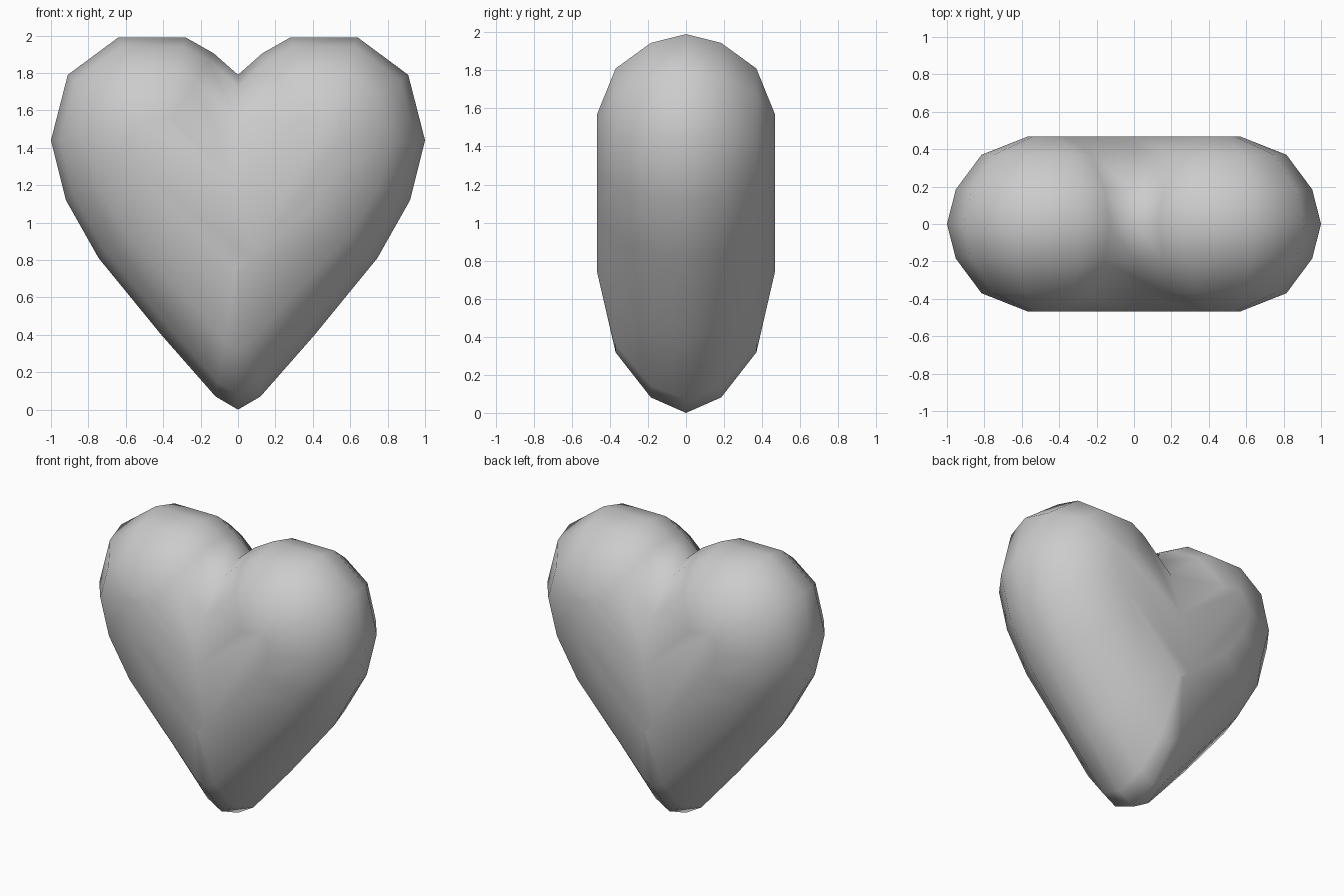
import bpy, bmesh

if "Cube" in bpy.data.objects:
    bpy.data.objects.remove(bpy.data.objects["Cube"])

# Right half of the heart: (outer x, outer z, inner x, inner z), tip to notch
HALF = [
    (0.00, 0.00, 0.00, 0.74),
    (0.12, 0.07, 0.012, 0.75),
    (0.41, 0.40, 0.07, 0.81),
    (0.745, 0.81, 0.375, 1.07),
    (0.92, 1.12, 0.52, 1.28),
    (1.00, 1.44, 0.57, 1.44),
    (0.91, 1.79, 0.54, 1.535),
    (0.64, 1.99, 0.50, 1.57),
    (0.28, 1.99, 0.395, 1.57),
    (0.13, 1.905, 0.36, 1.55),
    (0.00, 1.79, 0.00, 1.21),
]
# Rounded edge profile: (y, inset amount 0..1), front to back
LAYERS = [(-0.467, 1.0), (-0.37, 0.43), (-0.185, 0.11), (0.0, 0.0),
          (0.185, 0.11), (0.37, 0.43), (0.467, 1.0)]

# Mirror the half into a closed outline
outline = HALF + [(-a, b, -c, d) for a, b, c, d in reversed(HALF[1:-1])]

# Stack of inset outlines, bridged with quads
bm = bmesh.new()
rings = [[bm.verts.new((a + (c - a) * t, y, b + (d - b) * t))
          for a, b, c, d in outline] for y, t in LAYERS]
n = len(outline)
for r0, r1 in zip(rings, rings[1:]):
    for i in range(n):
        j = (i + 1) % n
        bm.faces.new((r0[i], r0[j], r1[j], r1[i]))

# Flat front and back
bm.faces.new(rings[0])
bm.faces.new(rings[-1])
bmesh.ops.recalc_face_normals(bm, faces=bm.faces)
for f in bm.faces:
    f.smooth = True

mesh = bpy.data.meshes.new("heart")
bm.to_mesh(mesh)
bm.free()
heart = bpy.data.objects.new("heart", mesh)
bpy.context.collection.objects.link(heart)
